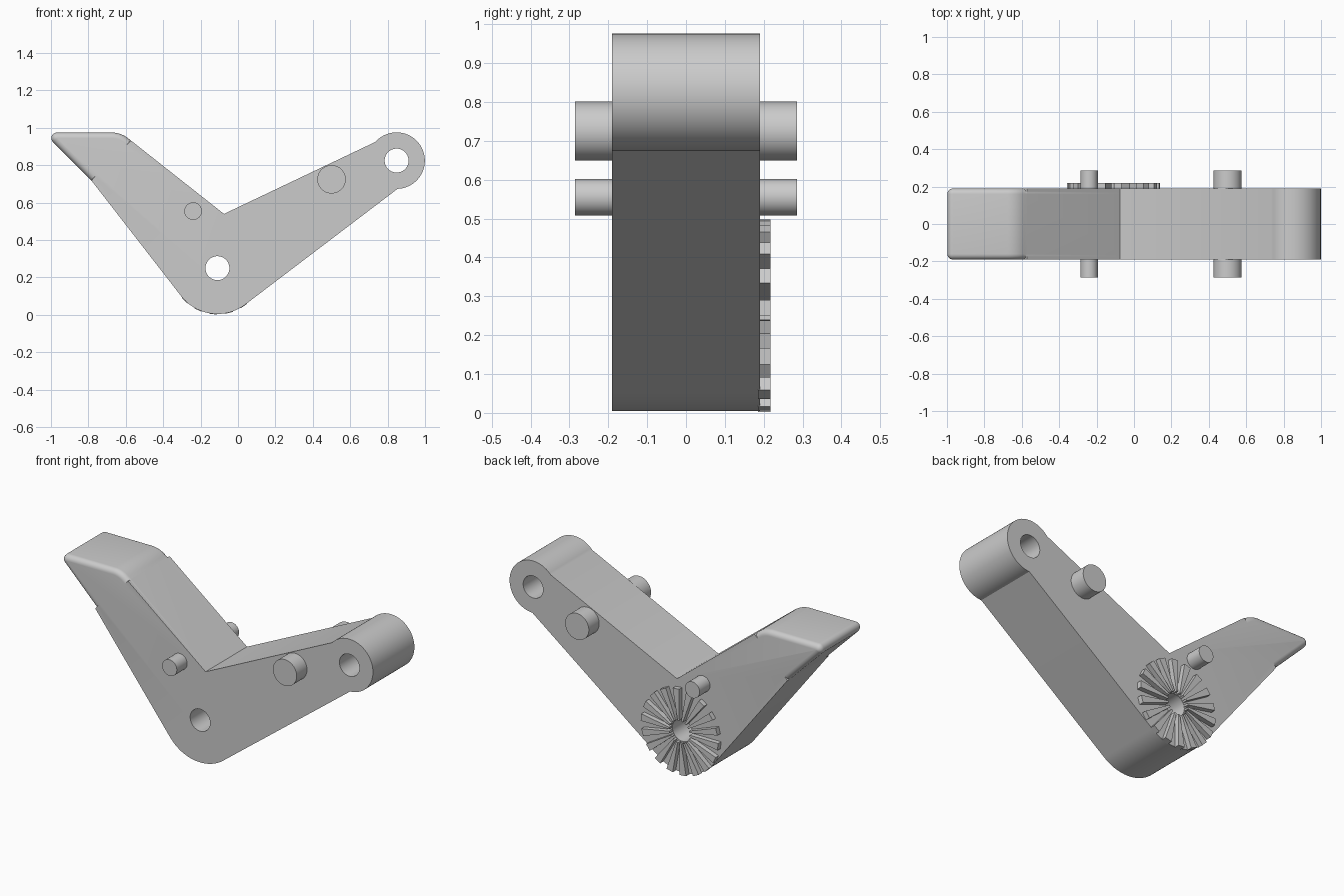
import bpy, bmesh, math
from math import sin, cos, radians

cube = bpy.data.objects.get("Cube")
if cube:
    bpy.data.objects.remove(cube, do_unlink=True)

grey = bpy.data.materials.new("plain grey")
grey.use_nodes = True
grey.diffuse_color = (0.6, 0.6, 0.6, 1)
grey.node_tree.nodes["Principled BSDF"].inputs["Base Color"].default_value = (0.6, 0.6, 0.6, 1)

HALF = 0.19             # half the thickness of the lever
ROUND = 0.03            # rounding of the pedal tip
PIVOT = (-0.11, 0.25)   # lower hole
EYE = (0.848, 0.825)    # hole in the end boss


def arc(centre, r, a0, a1, n):
    angles = [radians(a0 + (a1 - a0) * i / n) for i in range(n + 1)]
    return [(centre[0] + r * cos(a), centre[1] + r * sin(a)) for a in angles]


def loft(bm, sections):
    """Join (y, outline) sections into a closed solid."""
    rings = [[bm.verts.new((x, y, z)) for x, z in pts] for y, pts in sections]
    for a, b in zip(rings, rings[1:]):
        for i in range(len(a)):
            j = (i + 1) % len(a)
            bm.faces.new((a[i], a[j], b[j], b[i]))
    bm.faces.new(rings[0])
    bm.faces.new(rings[-1][::-1])


def finish(bm, name):
    bmesh.ops.remove_doubles(bm, verts=bm.verts, dist=1e-5)
    bmesh.ops.recalc_face_normals(bm, faces=bm.faces)
    mesh = bpy.data.meshes.new(name)
    bm.to_mesh(mesh)
    bm.free()
    mesh.materials.append(grey)
    obj = bpy.data.objects.new(name, mesh)
    bpy.context.collection.objects.link(obj)
    return obj


def activate(obj):
    bpy.ops.object.select_all(action='DESELECT')
    obj.select_set(True)
    bpy.context.view_layer.objects.active = obj


def smooth(obj):
    activate(obj)
    bpy.ops.object.shade_smooth_by_angle(angle=radians(30))


def rod(name, centre, r, half, n=48):
    bm = bmesh.new()
    pts = arc(centre, r, 0, 360, n)[:-1]
    loft(bm, [(-half, pts), (half, pts)])
    return finish(bm, name)


def outline(d):
    """Side outline of the lever, with the pedal tip inset by d."""
    slope = radians(38.2)
    pts = arc((-0.968, 0.945), max(ROUND - d, 0.001), 90, 225, 10)      # tip
    pts += [(-0.785 + 0.707 * d, 0.72 + 0.707 * d), (-0.783, 0.7174)]   # underside
    pts += arc(PIVOT, 0.245, 218, 307.4, 24)                            # elbow
    pts += arc(EYE, 0.151, -88, 138.5, 48)                              # end boss
    pts += [(-0.075, 0.54), (-0.572, 0.932)]                            # inner corner
    pts += [(-0.575 - d * sin(slope), 0.9344 - d * cos(slope))]
    pts += arc((-0.675, 0.836), 0.139 - d, 51.8, 90, 8)                 # shoulder
    return pts


# Lever body, its pedal tip rounded towards both sides
steps = [radians(15 * i) for i in range(7)]
side = [(HALF - ROUND + ROUND * sin(a), ROUND * (1 - cos(a))) for a in steps]
levels = [(-y, d) for y, d in reversed(side)] + side
bm = bmesh.new()
loft(bm, [(y, outline(d)) for y, d in levels])
body = finish(bm, "lever_body")

# Two through holes
for centre in (PIVOT, EYE):
    cutter = rod("hole_cutter", centre, 0.064, 0.4)
    cutter.hide_render = True
    mod = body.modifiers.new("hole", 'BOOLEAN')
    mod.operation = 'DIFFERENCE'
    mod.solver = 'EXACT'
    mod.object = cutter
    activate(body)
    bpy.ops.object.modifier_apply(modifier=mod.name)
    bpy.data.objects.remove(cutter, do_unlink=True)
smooth(body)

# Cross pins sticking out on both sides
smooth(rod("large_pin", (0.5, 0.725), 0.076, 0.285))
smooth(rod("small_pin", (-0.24, 0.555), 0.047, 0.285))

# Ring of radial teeth on the back
bm = bmesh.new()
for k in range(18):
    a = 20 * k
    wedge = arc(PIVOT, 0.066, a, a + 9.5, 1) + arc(PIVOT, 0.248, a + 9.5, a, 1)
    loft(bm, [(HALF - 0.005, wedge), (HALF + 0.028, wedge)])
finish(bm, "radial_teeth")
